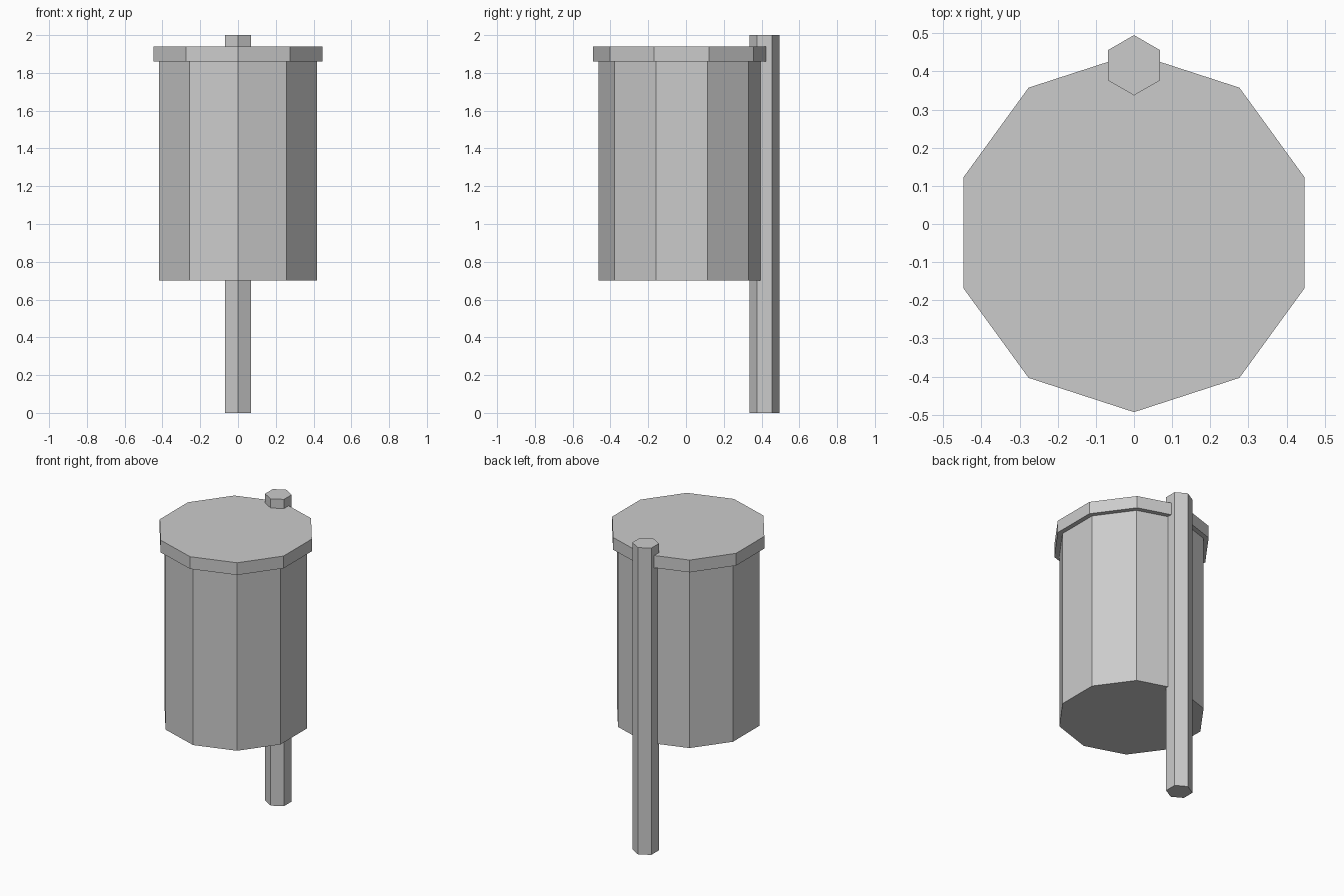
import bpy, math

if "Cube" in bpy.data.objects:
    bpy.data.objects.remove(bpy.data.objects["Cube"])

# Single grey metal
grey = bpy.data.materials.new("grey_metal")
grey.diffuse_color = (0.6, 0.6, 0.6, 1)
grey.use_nodes = True
grey.node_tree.nodes["Principled BSDF"].inputs["Base Color"].default_value = grey.diffuse_color


def prism(name, sides, radius, y, z0, z1):
    """Upright flat-shaded prism with a corner pointing to the front."""
    bpy.ops.mesh.primitive_cylinder_add(
        vertices=sides, radius=radius, depth=z1 - z0,
        location=(0, y, (z0 + z1) / 2))
    ob = bpy.context.object
    ob.name = ob.data.name = name
    ob.data.materials.append(grey)
    return ob


BIN_Y = -0.023
prism("bin_body", 10, 0.439, BIN_Y, 0.70, 1.90)   # ten-sided container
prism("bin_lid", 10, 0.47, BIN_Y, 1.86, 1.94)     # overhanging lid
prism("support_post", 6, 0.079, 0.416, 0.0, 2.0)  # hexagonal post at the back
